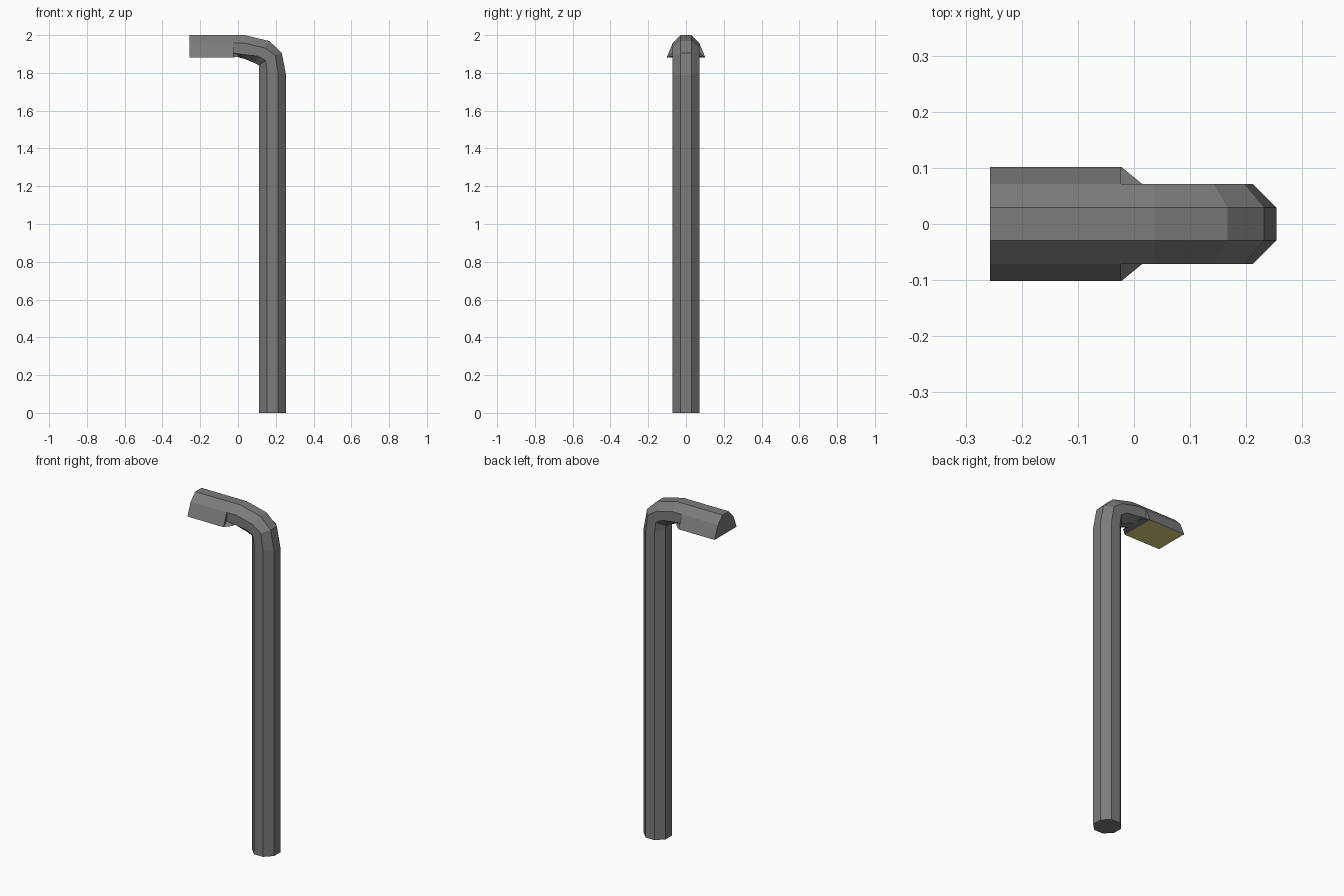
import bpy, bmesh

if "Cube" in bpy.data.objects:
    bpy.data.objects.remove(bpy.data.objects["Cube"])


def material(name, rgb):
    m = bpy.data.materials.new(name)
    m.diffuse_color = (*rgb, 1)
    m.use_nodes = True
    m.node_tree.nodes["Principled BSDF"].inputs["Base Color"].default_value = m.diffuse_color
    return m


grey = material("grey metal", (0.2, 0.2, 0.2))
glow = material("pale yellow lamp", (0.72, 0.68, 0.24))


def finish(name, bm, mats):
    bmesh.ops.recalc_face_normals(bm, faces=bm.faces[:])
    me = bpy.data.meshes.new(name)
    bm.to_mesh(me)
    bm.free()
    for m in mats:
        me.materials.append(m)
    ob = bpy.data.objects.new(name, me)
    bpy.context.collection.objects.link(ob)
    return ob


def loft(rings):
    """Skin a list of equal closed rings, capping both ends."""
    bm = bmesh.new()
    vs = [[bm.verts.new(p) for p in r] for r in rings]
    n = len(vs[0])
    for a, b in zip(vs, vs[1:]):
        for i in range(n):
            j = (i + 1) % n
            bm.faces.new((a[i], a[j], b[j], b[i]))
    bm.faces.new(vs[0])
    bm.faces.new(vs[-1])
    return bm


# Pole: octagonal rings, each given by x,z from the outer to the inner side
halves = (0.029, 0.071, 0.071, 0.029)
stations = [
    ((.254, 0), (.212, 0), (.154, 0), (.112, 0)),
    ((.254, 1.79), (.212, 1.80), (.154, 1.81), (.112, 1.82)),
    ((.232, 1.905), (.197, 1.893), (.146, 1.865), (.110, 1.84)),
    ((.167, 1.968), (.142, 1.932), (.108, 1.888), (.088, 1.852)),
    ((.037, 2.0), (.037, 1.957), (.037, 1.897), (.037, 1.873)),
    ((-.023, 2.0), (-.023, 1.957), (-.023, 1.905), (-.023, 1.89)),
]
rings = []
for st in stations:
    right = [(x, h, z) for (x, z), h in zip(st, halves)]
    rings.append(right + [(x, -y, z) for x, y, z in reversed(right)])
finish("bent_pole", loft(rings), [grey])

# Lamp head: flared half-octagon prism with a glowing underside
side = [(0.029, 2.0), (0.071, 1.957), (0.102, 1.882)]
profile = side + [(-y, z) for y, z in reversed(side)]
bm = loft([[(x, y, z) for y, z in profile] for x in (-0.257, -0.023)])
bmesh.ops.recalc_face_normals(bm, faces=bm.faces[:])
for f in bm.faces:
    f.material_index = 1 if f.normal.z < -0.9 else 0
finish("lamp_head", bm, [grey, glow])

# Gusset: wedge tapering from the head's lower edge to the arm
bm = bmesh.new()
for s in (-1, 1):
    for x, y, z in ((-.023, .102, 1.882), (-.023, .071, 1.905), (.015, .071, 1.888)):
        bm.verts.new((x, s * y, z))
bmesh.ops.convex_hull(bm, input=bm.verts[:])
finish("head_gusset", bm, [grey])
